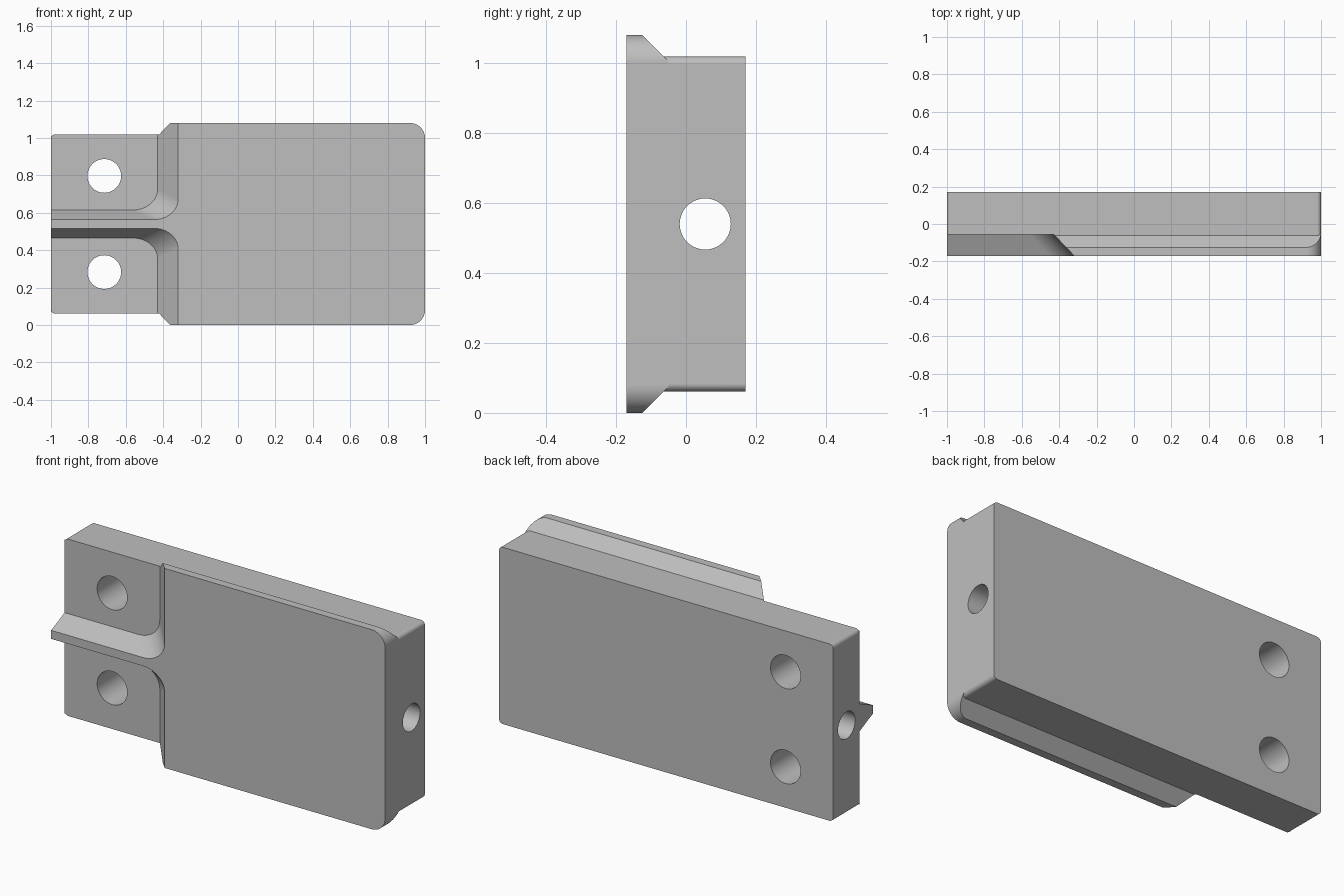
import bpy
import bmesh
from math import sin, cos, pi, radians
from mathutils import Vector

cube = bpy.data.objects.get("Cube")
if cube:
    bpy.data.objects.remove(cube, do_unlink=True)

FRONT, BACK, FLOOR = -0.17, 0.17, -0.055   # depths along y
HEIGHT, LIP = 1.08, 0.0615                 # total height, flange overhang
MID = HEIGHT / 2

grey = bpy.data.materials.new("plain grey")
colour = (0.52, 0.52, 0.52, 1)
grey.use_nodes = True
grey.diffuse_color = colour
grey.node_tree.nodes["Principled BSDF"].inputs["Base Color"].default_value = colour


def loft(name, start, end):
    """Closed solid between two matching loops of 3D points."""
    bm = bmesh.new()
    a = [bm.verts.new(p) for p in start]
    b = [bm.verts.new(p) for p in end]
    n = len(a)
    bm.faces.new(a)
    bm.faces.new(b[::-1])
    for i in range(n):
        j = (i + 1) % n
        bm.faces.new((a[i], b[i], b[j], a[j]))
    bmesh.ops.recalc_face_normals(bm, faces=bm.faces)
    mesh = bpy.data.meshes.new(name)
    bm.to_mesh(mesh)
    bm.free()
    mesh.materials.append(grey)
    obj = bpy.data.objects.new(name, mesh)
    bpy.context.collection.objects.link(obj)
    return obj


def arc(cx, cz, rx, rz, a0, a1, steps=12):
    angles = [radians(a0 + (a1 - a0) * i / steps) for i in range(steps + 1)]
    return [(cx + rx * cos(a), cz + rz * sin(a)) for a in angles]


def rounded(x0, x1, z0, z1, r):
    return (arc(x1 - r, z1 - r, r, r, 0, 90) + arc(x0 + r, z1 - r, r, r, 90, 180)
            + arc(x0 + r, z0 + r, r, r, 180, 270) + arc(x1 - r, z0 + r, r, r, 270, 360))


def prism_y(name, outline, y0, y1):
    return loft(name, [(x, y0, z) for x, z in outline], [(x, y1, z) for x, z in outline])


def boolean(target, tool, operation):
    mod = target.modifiers.new(tool.name, 'BOOLEAN')
    mod.operation = operation
    mod.solver = 'EXACT'
    mod.object = tool
    bpy.context.view_layer.objects.active = target
    bpy.ops.object.modifier_apply(modifier=mod.name)
    bpy.data.objects.remove(tool, do_unlink=True)


# Back slab with small rounded corners
body = prism_y("clamp_block", rounded(-1, 1, LIP, HEIGHT - LIP, 0.022), -0.0625, BACK)

# Front flange: sloped underside, large rounding at the right end
neck = 0.075
half = [(FRONT, 0), (-0.125, 0), (-0.125 + neck, neck)]
profile = half + [(y, HEIGHT - z) for y, z in reversed(half)]
flange = loft("flange", [(-1, y, z) for y, z in profile], [(1, y, z) for y, z in profile])
boolean(flange, prism_y("flange_rounding", rounded(-1.5, 1, 0, HEIGHT, 0.08), -0.5, 0.5),
        'INTERSECT')
boolean(body, flange, 'UNION')


# Two sloped pockets that leave the central rib between them
def pocket_loop(y, side):
    t = (FLOOR - y) / (FLOOR - FRONT)
    x1 = -0.43 + 0.11 * t
    z0 = 0.075 - 0.052 * t
    rx, rz = 0.13, 0.11
    points = [(-1.5, 1), (-1.5, z0)] + arc(x1 - rx, z0 + rz, rx, rz, 270, 360) + [(x1, 1)]
    return [(x, y, MID + side * z) for x, z in points]


for side in (1, -1):
    boolean(body, loft("pocket", pocket_loop(FLOOR, side), pocket_loop(FRONT - 0.03, side)),
            'DIFFERENCE')


# Drilled holes: two through the thickness, one along the length
def drill(centre, radius, axis):
    bpy.ops.mesh.primitive_cylinder_add(vertices=64, radius=radius, depth=3, location=centre)
    tool = bpy.context.object
    tool.name = "drill"
    tool.rotation_euler = (pi / 2, 0, 0) if axis == 'Y' else (0, pi / 2, 0)
    tool.data.materials.append(grey)
    bpy.context.view_layer.update()
    boolean(body, tool, 'DIFFERENCE')


for side in (1, -1):
    drill(Vector((-0.715, 0, MID + side * 0.257)), 0.09, 'Y')
drill(Vector((0, 0.055, MID)), 0.073, 'X')

# Smooth the rounded areas, keep the edges crisp
bpy.ops.object.select_all(action='DESELECT')
body.select_set(True)
bpy.context.view_layer.objects.active = body
bpy.ops.object.shade_smooth_by_angle(angle=radians(25))
weighted = body.modifiers.new("even_shading", 'WEIGHTED_NORMAL')
weighted.keep_sharp = True
